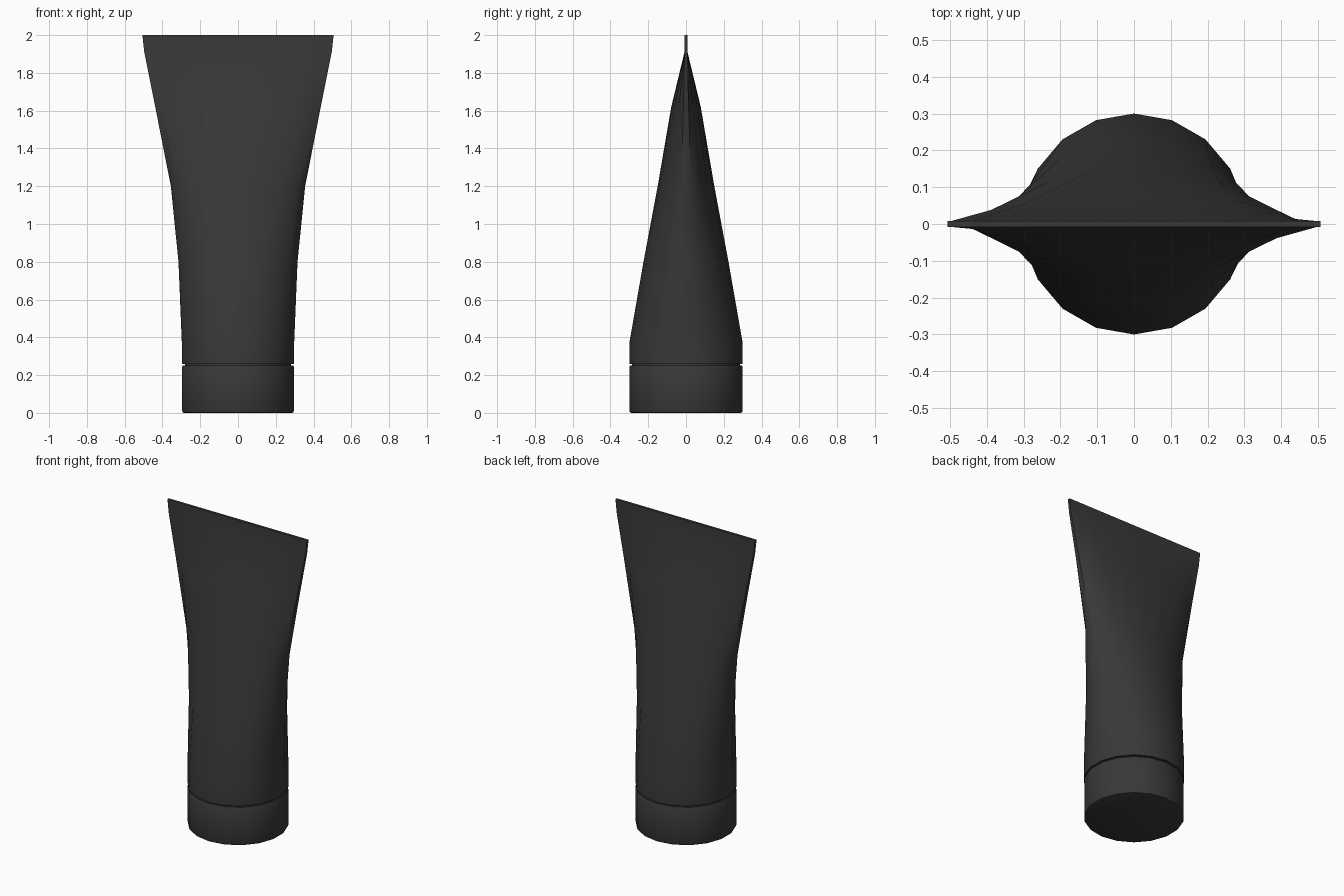
import bpy, bmesh, math

if "Cube" in bpy.data.objects:
    bpy.data.objects.remove(bpy.data.objects["Cube"])

SEGMENTS = 18

dark = bpy.data.materials.new("dark_plastic")
dark.diffuse_color = (0.04, 0.04, 0.04, 1)
dark.use_nodes = True
dark.node_tree.nodes["Principled BSDF"].inputs["Base Color"].default_value = dark.diffuse_color


def ring_points(half_w, half_d, z, flat=False):
    """Ellipse with a vertex on +y; flat squares it off into a thin slab."""
    pts = []
    for i in range(SEGMENTS):
        a = math.pi / 2 + i * math.tau / SEGMENTS
        y = math.sin(a)
        if flat:
            y = math.copysign(1, y)
        pts.append((half_w * math.cos(a), half_d * y, z))
    return pts


def loft(name, rings):
    bm = bmesh.new()
    loops = [[bm.verts.new(p) for p in ring_points(*r)] for r in rings]
    for low, high in zip(loops, loops[1:]):
        for i in range(SEGMENTS):
            j = (i + 1) % SEGMENTS
            bm.faces.new((low[i], low[j], high[j], high[i]))
    bm.faces.new(loops[0][::-1])
    bm.faces.new(loops[-1])
    bmesh.ops.recalc_face_normals(bm, faces=bm.faces)
    mesh = bpy.data.meshes.new(name)
    bm.to_mesh(mesh)
    bm.free()
    mesh.materials.append(dark)
    obj = bpy.data.objects.new(name, mesh)
    bpy.context.collection.objects.link(obj)
    bpy.ops.object.select_all(action='DESELECT')
    obj.select_set(True)
    bpy.context.view_layer.objects.active = obj
    bpy.ops.object.shade_smooth_by_angle(angle=math.radians(35))
    return obj


# Squeeze tube: round at the cap, flattening into a wide crimped seal
loft("tube_body", [
    (0.285, 0.285, 0.250),
    (0.285, 0.285, 0.260),
    (0.300, 0.300, 0.260),
    (0.302, 0.300, 0.370),
    (0.320, 0.225, 0.800),
    (0.361, 0.150, 1.200),
    (0.445, 0.078, 1.620),
    (0.504, 0.008, 1.910, True),
    (0.514, 0.008, 2.000, True),
])

# Screw cap with softened rims
loft("cap", [
    (0.290, 0.290, 0.000),
    (0.297, 0.297, 0.003),
    (0.300, 0.300, 0.010),
    (0.300, 0.300, 0.245),
    (0.297, 0.297, 0.250),
    (0.285, 0.285, 0.250),
])
